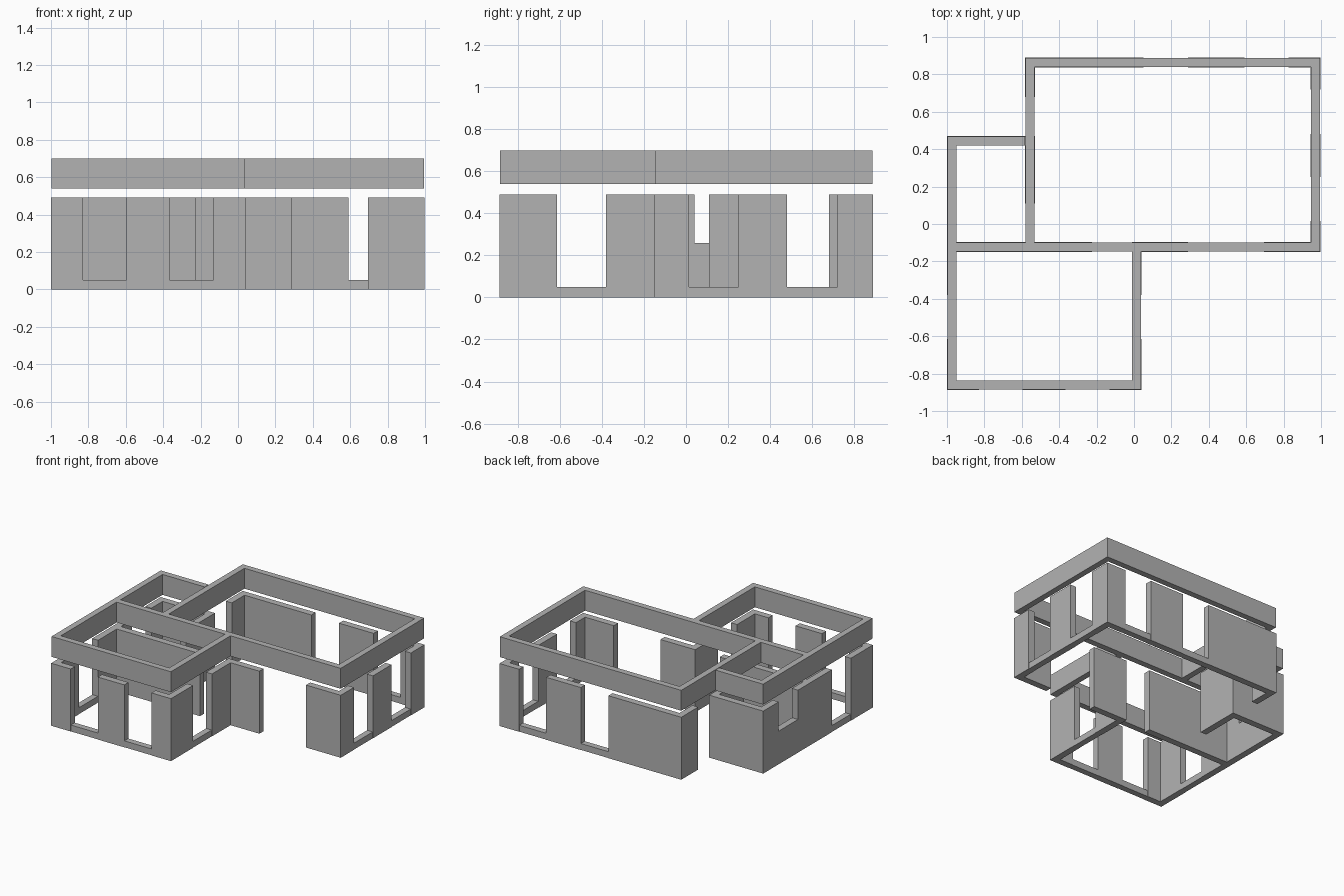
import bpy
import bmesh
from mathutils import Matrix, Vector

cube = bpy.data.objects.get("Cube")
if cube:
    bpy.data.objects.remove(cube, do_unlink=True)

# Single plain grey material
GREY = (0.45, 0.45, 0.45, 1.0)
grey = bpy.data.materials.new("wall grey")
grey.use_nodes = True
grey.diffuse_color = GREY
grey.node_tree.nodes["Principled BSDF"].inputs["Base Color"].default_value = GREY

# Wall centre lines and shared heights
WEST, INNER, MID, EAST = -0.974, -0.556, 0.014, 0.97
SOUTH, CROSS, STEP, NORTH = -0.862, -0.123, 0.445, 0.864
BEAM_HALF, PANEL_HALF = 0.024, 0.026
WALL_TOP, BEAM_BOTTOM, BEAM_TOP = 0.49, 0.54, 0.70
DOOR, WINDOW, HIGH_WINDOW = 0.0, 0.05, 0.26


def add_box(bm, axis, line, half, a, b, z0, z1):
    """Box running along an axis from a to b, centred on the wall line."""
    centre, size = ((a + b) / 2, line), (b - a, 2 * half)
    if axis == "y":
        centre, size = centre[::-1], size[::-1]
    place = Matrix.Translation(Vector((*centre, (z0 + z1) / 2)))
    bmesh.ops.create_cube(bm, size=1, matrix=place @ Matrix.Diagonal((*size, z1 - z0, 1)))


def finish(name, bm):
    mesh = bpy.data.meshes.new(name)
    bm.to_mesh(mesh)
    bm.free()
    mesh.materials.append(grey)
    bpy.context.collection.objects.link(bpy.data.objects.new(name, mesh))


def build_wall(name, axis, line, start, end, openings=()):
    """Lower wall split by doors and windows, with a floating beam above."""
    # x walls cover the corners, y walls butt against them
    sign = 1 if axis == "x" else -1
    a, b = start - sign * PANEL_HALF, end + sign * PANEL_HALF
    bm = bmesh.new()
    for left, right, sill in openings:
        if left > a:
            add_box(bm, axis, line, PANEL_HALF, a, left, 0, WALL_TOP)
        if sill:
            half = BEAM_HALF if sill == WINDOW else PANEL_HALF
            add_box(bm, axis, line, half, max(a, left), min(b, right), 0, sill)
        a = right
    if a < b:
        add_box(bm, axis, line, PANEL_HALF, a, b, 0, WALL_TOP)
    finish(name + "_wall", bm)

    bm = bmesh.new()
    add_box(bm, axis, line, BEAM_HALF, start - sign * BEAM_HALF,
            end + sign * BEAM_HALF, BEAM_BOTTOM, BEAM_TOP)
    finish(name + "_beam", bm)


# Walls running side to side
build_wall("front", "x", SOUTH, WEST, MID,
           [(-0.83, -0.595, WINDOW), (-0.365, -0.13, WINDOW)])
build_wall("cross", "x", CROSS, WEST, EAST,
           [(-0.225, MID - PANEL_HALF, DOOR), (0.29, 0.695, DOOR)])
build_wall("back", "x", NORTH, INNER, EAST,
           [(0.05, 0.29, WINDOW), (0.59, 0.825, WINDOW)])
build_wall("small_room_back", "x", STEP, WEST, INNER - 2 * PANEL_HALF)

# Walls running front to back
build_wall("front_room_left", "y", MID, SOUTH, CROSS, [(-0.615, -0.38, WINDOW)])
build_wall("front_room_right", "y", WEST, SOUTH, CROSS, [(-0.615, -0.38, WINDOW)])
build_wall("small_room_right", "y", WEST, CROSS, STEP, [(0.04, 0.28, HIGH_WINDOW)])
build_wall("inner", "y", INNER, CROSS, NORTH,
           [(CROSS + PANEL_HALF, 0.11, DOOR), (STEP + PANEL_HALF, 0.68, DOOR)])
build_wall("main_room_left", "y", EAST, CROSS, NORTH,
           [(0.015, 0.25, WINDOW), (0.48, 0.72, WINDOW)])
